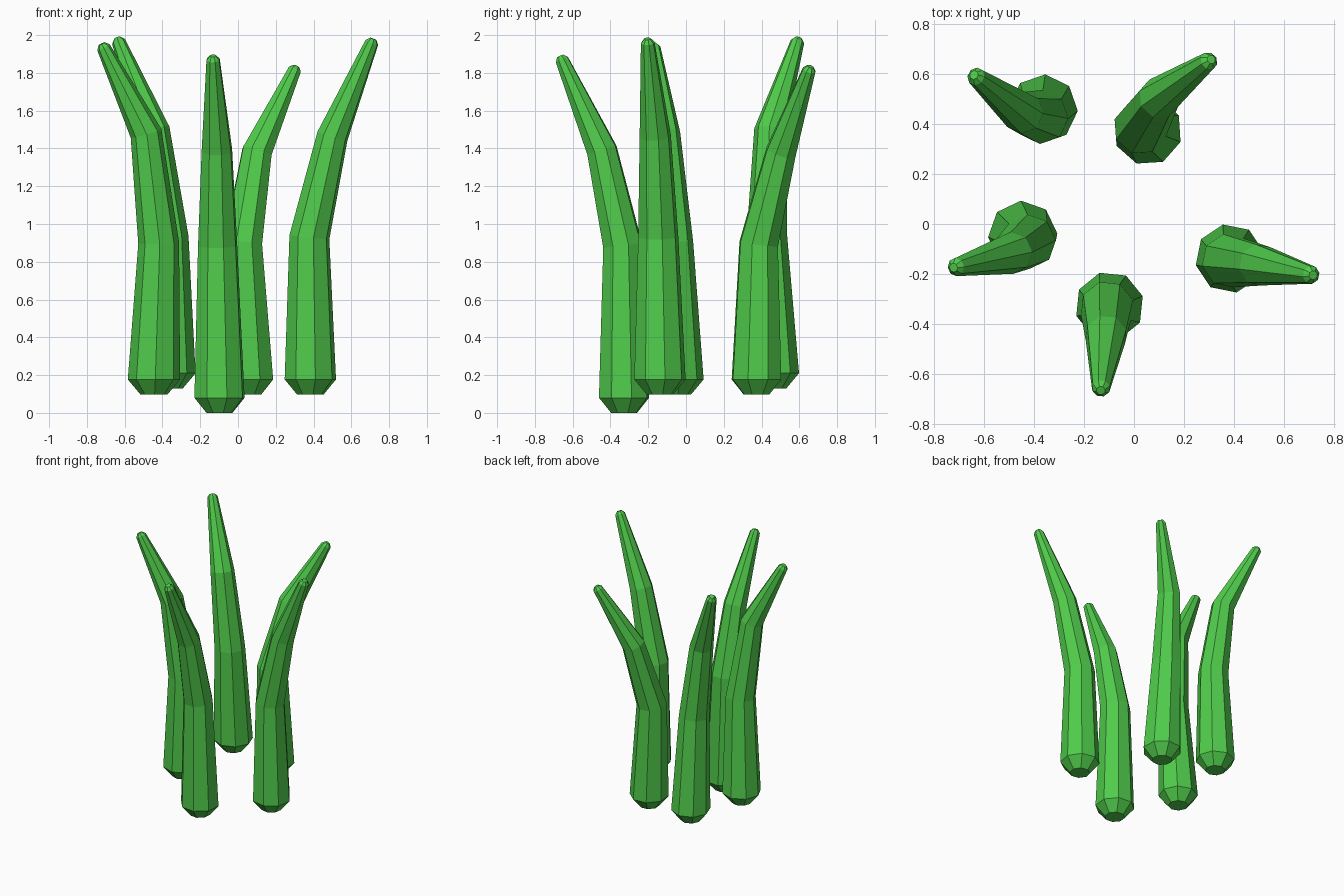
import bpy, bmesh, math
from mathutils import Vector

if "Cube" in bpy.data.objects:
    bpy.data.objects.remove(bpy.data.objects["Cube"])

green = bpy.data.materials.new("leaf_green")
green.diffuse_color = (0.08, 0.6, 0.07, 1)
green.use_nodes = True
green.node_tree.nodes["Principled BSDF"].inputs["Base Color"].default_value = green.diffuse_color

SIDES = 8
APOTHEMS = (0.128, 0.1, 0.078, 0.034)   # base, lower bend, upper bend, tip


def blade(name, path):
    """Tapered eight-sided stalk along four centre points, with bevelled ends."""
    pts = [Vector(p) for p in path]
    lean = pts[3] - pts[0]
    lean.z = 0
    side = Vector((0, 0, 1)).cross(lean.normalized())

    # ring directions: upright at the base, halfway between segments at bends
    segs = [(b - a).normalized() for a, b in zip(pts, pts[1:])]
    dirs = [Vector((0, 0, 1)), segs[0] + segs[1], segs[1] + segs[2], segs[2]]
    rings = [(p, d.normalized(), r) for p, d, r in zip(pts, dirs, APOTHEMS)]

    # bevelled end caps
    rings.insert(0, (pts[0] - Vector((0, 0, 0.08)), dirs[0], 0.066))
    rings.append((pts[3] + segs[2] * 0.022, segs[2], 0.017))

    bm = bmesh.new()
    loops = []
    for p, d, apothem in rings:
        u = side.cross(d).normalized()
        v = d.cross(u)
        r = apothem / math.cos(math.pi / SIDES)
        loop = []
        for i in range(SIDES):
            a = (i + 0.5) * 2 * math.pi / SIDES
            loop.append(bm.verts.new(p + u * r * math.cos(a) + v * r * math.sin(a)))
        loops.append(loop)
    for lo, hi in zip(loops, loops[1:]):
        for i in range(SIDES):
            j = (i + 1) % SIDES
            bm.faces.new((lo[i], lo[j], hi[j], hi[i]))
    bm.faces.new(loops[0][::-1])
    bm.faces.new(loops[-1])
    bmesh.ops.recalc_face_normals(bm, faces=bm.faces[:])

    mesh = bpy.data.meshes.new(name)
    bm.to_mesh(mesh)
    bm.free()
    mesh.materials.append(green)
    obj = bpy.data.objects.new(name, mesh)
    bpy.context.collection.objects.link(obj)


# five blades leaning outward
blade("front_blade", [(-0.098, -0.328, 0.08), (-0.108, -0.335, 0.885),
                      (-0.112, -0.445, 1.39), (-0.132, -0.657, 1.87)])
blade("right_blade", [(0.383, -0.138, 0.177), (0.378, -0.147, 0.93),
                      (0.5, -0.163, 1.465), (0.708, -0.203, 1.96)])
blade("left_blade", [(-0.445, -0.045, 0.177), (-0.42, -0.07, 0.9),
                     (-0.487, -0.115, 1.48), (-0.712, -0.172, 1.935)])
blade("back_left_blade", [(-0.363, 0.46, 0.21), (-0.37, 0.428, 0.93),
                          (-0.445, 0.445, 1.495), (-0.632, 0.59, 1.965)])
blade("back_right_blade", [(0.055, 0.373, 0.177), (0.025, 0.385, 0.895),
                           (0.1, 0.503, 1.38), (0.3, 0.652, 1.815)])
